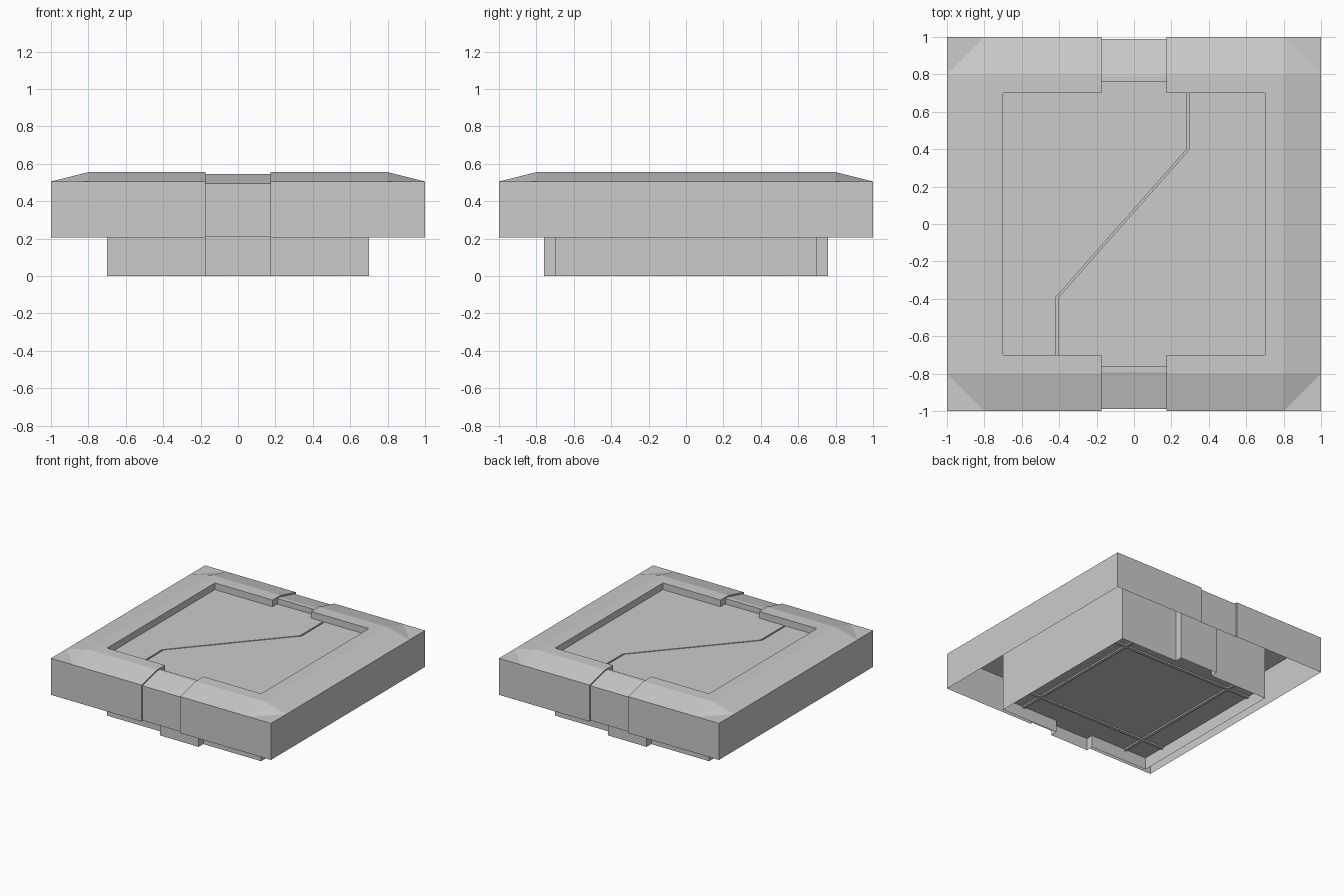
import bpy, bmesh
from mathutils import Vector

old = bpy.data.objects.get("Cube")
if old:
    bpy.data.objects.remove(old, do_unlink=True)

grey = bpy.data.materials.new("plain_grey")
grey.use_nodes = True
grey.diffuse_color = (0.6, 0.6, 0.6, 1)
bsdf = next(n for n in grey.node_tree.nodes if n.type == 'BSDF_PRINCIPLED')
bsdf.inputs["Base Color"].default_value = (0.6, 0.6, 0.6, 1)

# Key sizes
HALF, FLAT, BODY = 1.0, 0.8, 0.7        # rim edge, rim bevel start, body half width
TAB, TAB_OUT, STRIP_OUT = 0.175, 0.76, 0.988
SKIRT, EDGE, TOP = 0.205, 0.505, 0.555  # rim heights
DROP = 0.01                             # how far the centre strips sit back
PANEL, UNDER = 0.5, 0.1                 # panel height, underside height


def build(name, faces, mirror=(False, False)):
    """Make an object from (points, facing) pairs, turning each face to its facing."""
    bm = bmesh.new()
    for points, facing in faces:
        face = bm.faces.new([bm.verts.new(p) for p in points])
        face.normal_update()
        if face.normal.dot(Vector(facing)) < 0:
            face.normal_flip()
    bmesh.ops.remove_doubles(bm, verts=bm.verts, dist=1e-5)
    mesh = bpy.data.meshes.new(name)
    bm.to_mesh(mesh)
    bm.free()
    mesh.materials.append(grey)
    ob = bpy.data.objects.new(name, mesh)
    bpy.context.collection.objects.link(ob)
    if any(mirror):
        mod = ob.modifiers.new("Mirror", 'MIRROR')
        mod.use_axis = (mirror[0], mirror[1], False)
    return ob


def wall(a, b, low, high, facing):
    return ([(*a, low), (*b, low), (*b, high), (*a, high)], facing)


UP, RIGHT, BACK = (0, 0, 1), (1, 0, 0), (0, 1, 0)
IN_X, IN_Y = (-1, 0, 0), (0, -1, 0)

# Hollow bevelled rim, one quarter mirrored
c1, c2, c3 = (HALF, FLAT, EDGE), (FLAT, HALF, EDGE), (FLAT, FLAT, TOP)
build("outer_rim", [
    wall((HALF, 0), (HALF, HALF), SKIRT, EDGE, RIGHT),
    wall((TAB, HALF), (HALF, HALF), SKIRT, EDGE, BACK),
    ([(HALF, 0, EDGE), c1, c3, (FLAT, 0, TOP)], UP),
    ([(TAB, HALF, EDGE), c2, c3, (TAB, FLAT, TOP)], UP),
    ([c1, (HALF, HALF, EDGE), c2], UP),
    ([c1, c2, c3], UP),
    ([(BODY, 0, TOP), (FLAT, 0, TOP), c3, (BODY, FLAT, TOP)], UP),
    ([(TAB, BODY, TOP), (BODY, BODY, TOP), (BODY, FLAT, TOP), (TAB, FLAT, TOP)], UP),
    wall((BODY, 0), (BODY, BODY), PANEL, TOP, IN_X),
    wall((TAB, BODY), (BODY, BODY), PANEL, TOP, IN_Y),
    wall((TAB, BODY), (TAB, TAB_OUT), PANEL, TOP, IN_X),
], (True, True))

# Slightly recessed centre strips at front and back, with their side steps
outer = [(HALF, SKIRT), (HALF, EDGE), (FLAT, TOP), (TAB_OUT, TOP)]
inner = [(STRIP_OUT, SKIRT + DROP / 2), (STRIP_OUT, EDGE - DROP),
         (FLAT - DROP, TOP - DROP), (TAB_OUT, TOP - DROP)]
strip = []
for i in range(3):
    p, q = inner[i], inner[i + 1]
    strip.append(([(0, *p), (TAB, *p), (TAB, *q), (0, *q)], (0, 1, 1)))
    strip.append(([(TAB, *p), (TAB, *outer[i]), (TAB, *outer[i + 1]), (TAB, *q)], IN_X))
strip.append(wall((0, TAB_OUT), (TAB, TAB_OUT), PANEL, TOP - DROP, IN_Y))
build("centre_strips", strip, (True, True))

# Lower body shell with tabs and a recessed underside
build("lower_body", [
    wall((BODY, 0), (BODY, BODY), 0, PANEL, RIGHT),
    wall((TAB, BODY), (BODY, BODY), 0, PANEL, BACK),
    wall((TAB, BODY), (TAB, TAB_OUT), 0, PANEL, RIGHT),
    wall((0, TAB_OUT), (TAB, TAB_OUT), 0, PANEL, BACK),
    ([(0, 0, UNDER), (BODY, 0, UNDER), (BODY, BODY, UNDER), (TAB, BODY, UNDER),
      (TAB, TAB_OUT, UNDER), (0, TAB_OUT, UNDER)], (0, 0, -1)),
], (True, True))

# Thin crossing ribs under the body
RIB, RIB_W = 0.5, 0.012
ribs = []
for swap in (False, True):
    def at(along, across, z):
        return (across, along, z) if swap else (along, across, z)
    a, b, low = RIB - RIB_W, RIB + RIB_W, UNDER - RIB_W
    for y0, z0, y1, z1 in ((a, UNDER, a, low), (a, low, b, low), (b, low, b, UNDER)):
        side = 0 if z0 == z1 else (1 if y0 == b else -1)
        ribs.append(([at(0, y0, z0), at(BODY, y0, z0), at(BODY, y1, z1), at(0, y1, z1)],
                     at(0, side, -1)))
build("underside_ribs", ribs, (True, True))

# Top panel in two halves parted by a bent groove
GAP, DEPTH = 0.007, 0.015
path = [(0.29, BODY), (0.29, 0.4), (-0.41, -0.39), (-0.41, -BODY)]
panel = []
for s in (-1, 1):
    edge = [(x + s * GAP, y) for x, y in path]
    panel.append(([(x, y, PANEL) for x, y in edge]
                  + [(s * BODY, -BODY, PANEL), (s * BODY, BODY, PANEL)], UP))
    for a, b in zip(edge, edge[1:]):
        panel.append(wall(a, b, PANEL - DEPTH, PANEL, (-s, 0, 0)))
for (x0, y0), (x1, y1) in zip(path, path[1:]):
    z = PANEL - DEPTH
    panel.append(([(x0 - GAP, y0, z), (x0 + GAP, y0, z),
                   (x1 + GAP, y1, z), (x1 - GAP, y1, z)], UP))
build("top_panel", panel)

# Panel ends reaching into the tabs
build("panel_ends", [
    ([(0, BODY, PANEL), (TAB, BODY, PANEL), (TAB, TAB_OUT, PANEL), (0, TAB_OUT, PANEL)], UP),
], (True, True))
